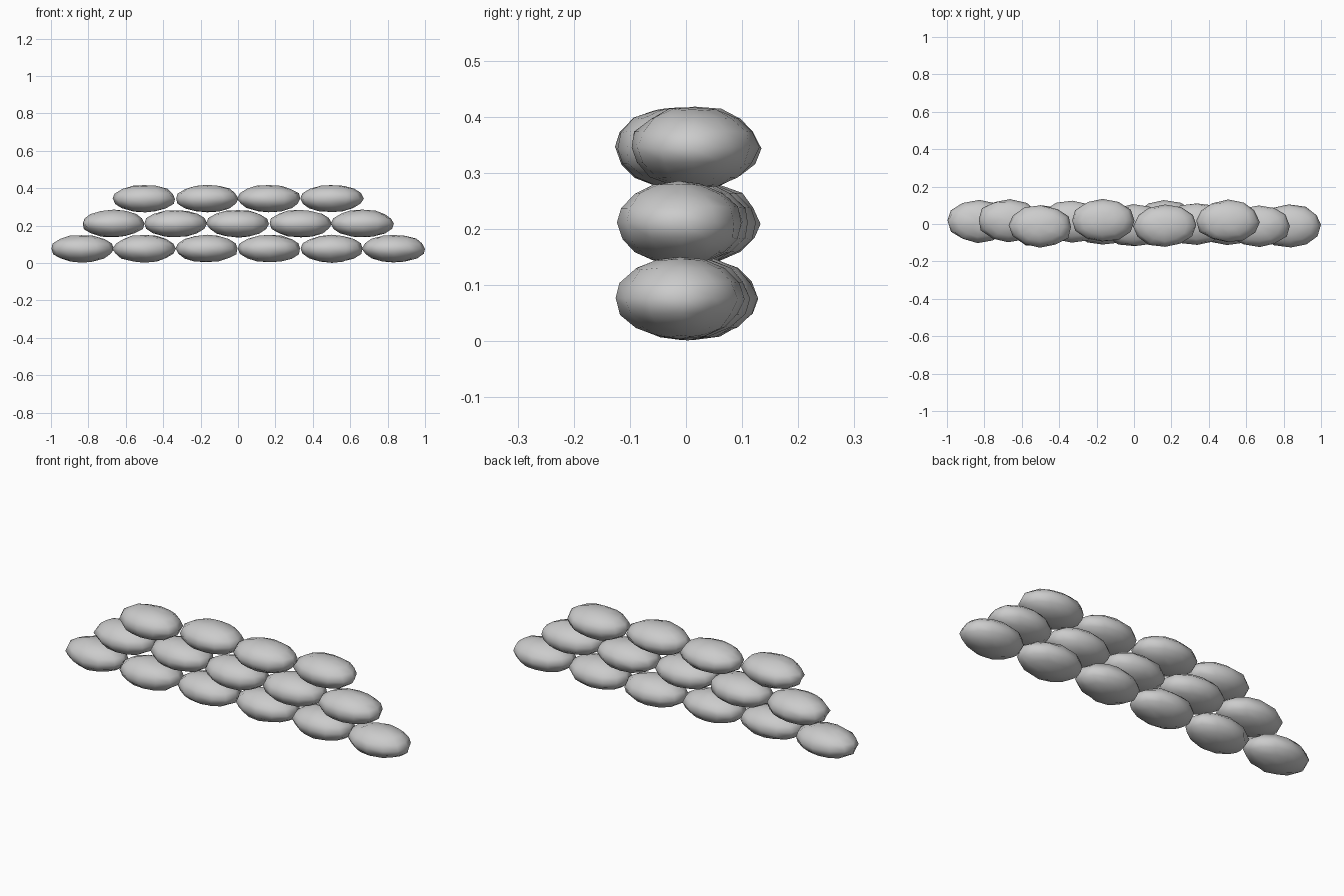
import bpy, math, random
from mathutils import Vector

if "Cube" in bpy.data.objects:
    bpy.data.objects.remove(bpy.data.objects["Cube"])

random.seed(4)
STEP = 1 / 3          # bag length along the wall
RISE = 0.134          # height between courses


def sandbag(name, x, y, z, yaw):
    """Low-poly squashed sphere with slightly lumpy cloth."""
    bpy.ops.mesh.primitive_uv_sphere_add(segments=12, ring_count=8, radius=1)
    bag = bpy.context.object
    bag.name = name
    for v in bag.data.vertices:
        n = v.co.copy()
        lump = Vector([random.uniform(-0.03, 0.03) for _ in range(3)])
        p = n + lump
        v.co = (p.x * 0.168, p.y * 0.113, p.z * 0.0735)
    bpy.ops.object.shade_smooth()
    bag.location = (x, y, z)
    bag.rotation_euler = (0, 0, math.radians(yaw))
    return bag


# sideways shift of every bag, course by course from the bottom
courses = [
    ("bottom", [0.014, -0.01, 0.0, 0.012, 0.0, -0.011]),
    ("middle", [0.018, 0.012, -0.008, 0.0, -0.012]),
    ("top", [-0.013, 0.018, -0.01, 0.015]),
]

for level, (label, shifts) in enumerate(courses):
    start = -(len(shifts) - 1) / 2 * STEP
    for i, y in enumerate(shifts):
        sandbag(f"{label}_sandbag_{i + 1}", start + i * STEP, y,
                0.077 + level * RISE, random.uniform(-3, 3))
